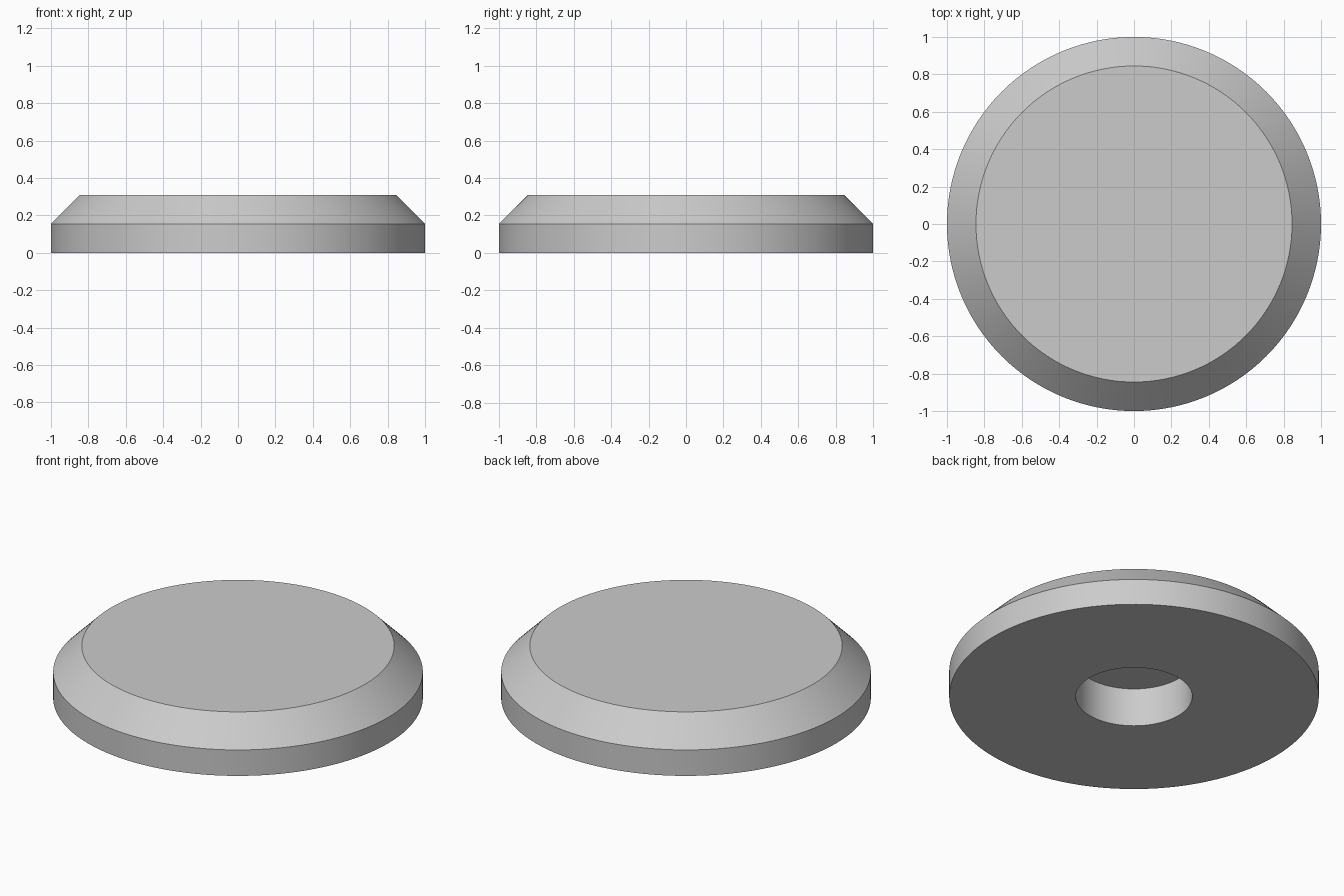
import bpy, bmesh, math
from mathutils import Matrix, Vector

cube = bpy.data.objects.get("Cube")
if cube:
    bpy.data.objects.remove(cube, do_unlink=True)

SEGMENTS = 128

# Single plain grey
grey = bpy.data.materials.new("plain grey")
grey.use_nodes = True
colour = (0.6, 0.6, 0.6, 1)
grey.diffuse_color = colour
grey.node_tree.nodes["Principled BSDF"].inputs["Base Color"].default_value = colour

# Half section (radius, height): socket roof, socket wall, base, rim, chamfer, top
profile = [(0, 0.23), (0.315, 0.23), (0.315, 0), (1, 0), (1, 0.155), (0.845, 0.31), (0, 0.31)]

bm = bmesh.new()
verts = [bm.verts.new((r, 0, z)) for r, z in profile]
edges = [bm.edges.new(pair) for pair in zip(verts, verts[1:])]
bmesh.ops.spin(bm, geom=verts + edges, cent=(0, 0, 0), axis=(0, 0, 1),
               angle=math.tau, steps=SEGMENTS, use_merge=True)
bmesh.ops.remove_doubles(bm, verts=bm.verts, dist=0.0001)
# Merge the triangle fans into single flat caps
bmesh.ops.dissolve_verts(bm, verts=[v for v in bm.verts if v.co.xy.length < 0.001])
bmesh.ops.recalc_face_normals(bm, faces=bm.faces)

mesh = bpy.data.meshes.new("chamfered_disc")
bm.to_mesh(mesh)
bm.free()
mesh.materials.append(grey)
disc = bpy.data.objects.new("chamfered_disc", mesh)
bpy.context.collection.objects.link(disc)

# Smooth round walls with crisp rims
bpy.ops.object.select_all(action='DESELECT')
disc.select_set(True)
bpy.context.view_layer.objects.active = disc
bpy.ops.object.shade_smooth_by_angle(angle=math.radians(30))
